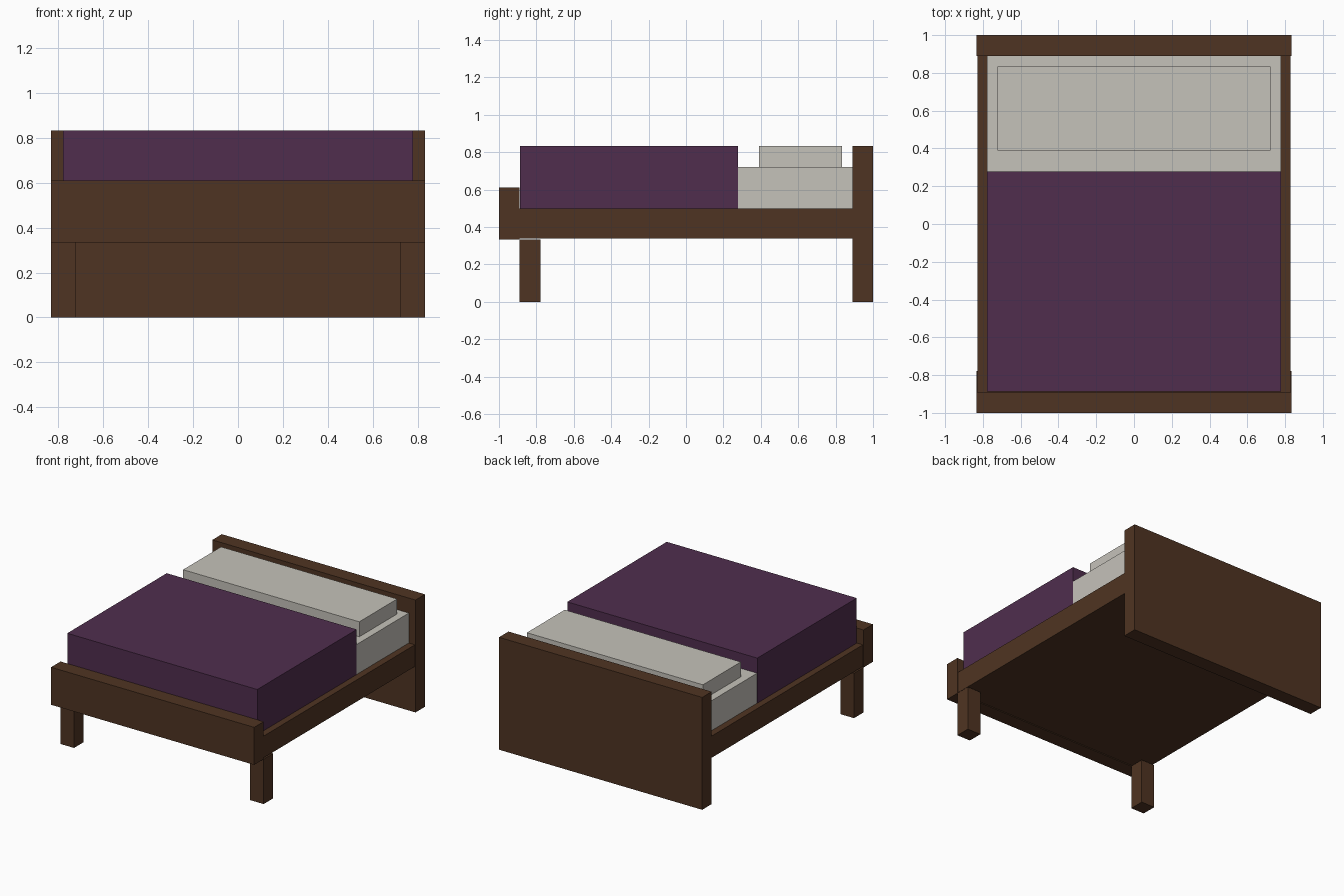
import bpy
import bmesh

if "Cube" in bpy.data.objects:
    bpy.data.objects.remove(bpy.data.objects["Cube"])


def material(name, rgb):
    m = bpy.data.materials.new(name)
    m.diffuse_color = (*rgb, 1.0)
    m.use_nodes = True
    m.node_tree.nodes["Principled BSDF"].inputs["Base Color"].default_value = m.diffuse_color
    return m


wood = material("dark brown wood", (0.078, 0.034, 0.016))
purple = material("purple cloth", (0.080, 0.027, 0.076))
linen = material("off white linen", (0.560, 0.540, 0.490))


def box(name, lo, hi, mat):
    """Axis-aligned box between two corners."""
    bm = bmesh.new()
    bmesh.ops.create_cube(bm, size=1.0)
    for v in bm.verts:
        v.co = [(a + b) / 2 + c * (b - a) for a, b, c in zip(lo, hi, v.co)]
    mesh = bpy.data.meshes.new(name)
    bm.to_mesh(mesh)
    bm.free()
    mesh.materials.append(mat)
    obj = bpy.data.objects.new(name, mesh)
    bpy.context.collection.objects.link(obj)
    return obj


# Wooden frame
box("headboard", (-0.833, 0.889, 0), (0.833, 1.0, 0.833), wood)
box("footboard", (-0.833, -1.0, 0.333), (0.833, -0.889, 0.611), wood)
box("bed_base", (-0.828, -0.889, 0.339), (0.828, 0.889, 0.5), wood)

# Front legs
for side, x0, x1 in (("left", -0.833, -0.722), ("right", 0.722, 0.833)):
    box(f"front_leg_{side}", (x0, -0.889, 0), (x1, -0.778, 0.333), wood)

# Bedding
box("mattress", (-0.778, 0.278, 0.5), (0.778, 0.889, 0.722), linen)
box("blanket", (-0.779, -0.887, 0.5), (0.779, 0.278, 0.834), purple)
box("pillow", (-0.722, 0.389, 0.722), (0.722, 0.833, 0.833), linen)
